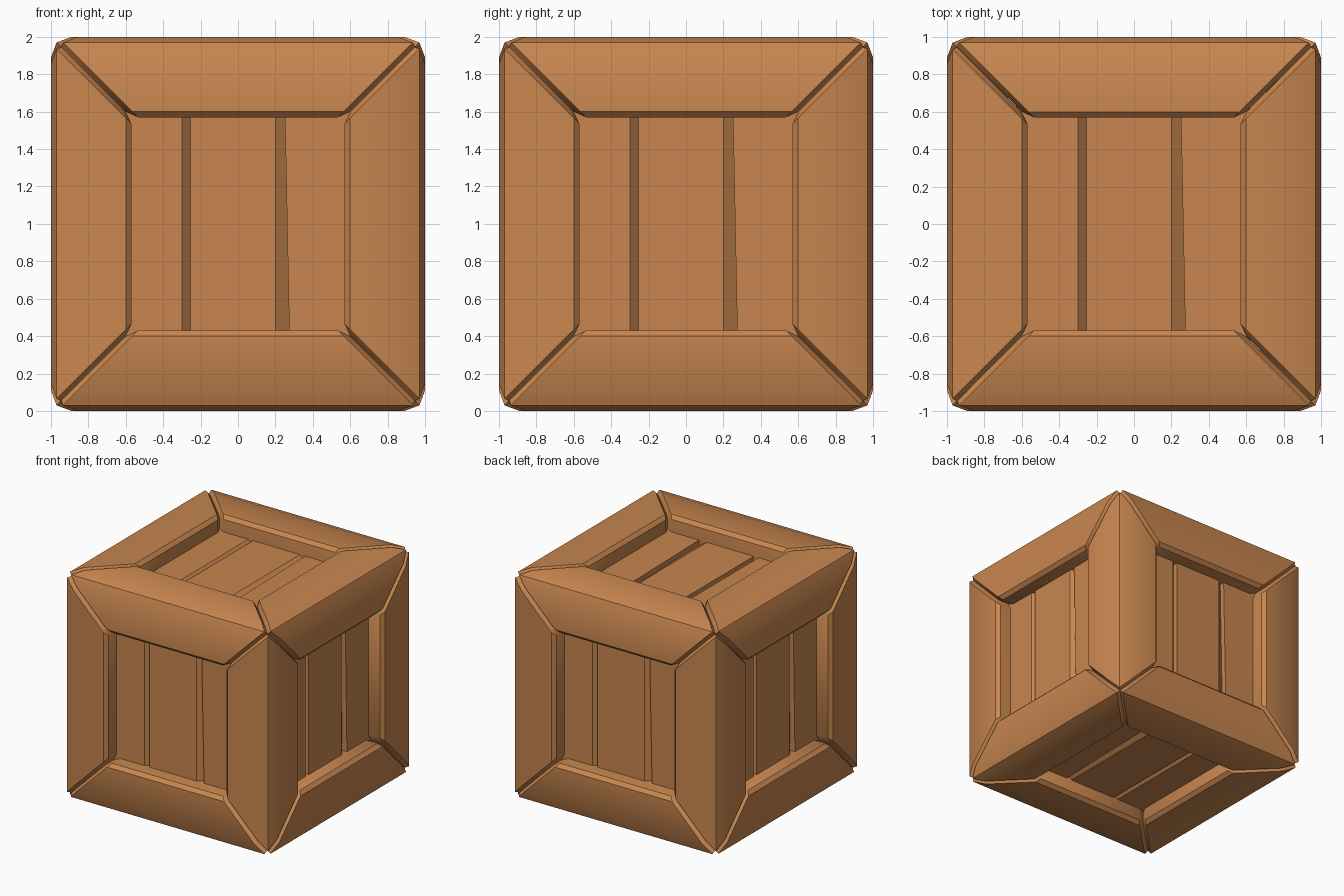
import bpy
import bmesh
import math
from mathutils import Matrix, Vector

cube = bpy.data.objects.get("Cube")
if cube:
    bpy.data.objects.remove(cube, do_unlink=True)

wood = bpy.data.materials.new("warm_brown_wood")
wood.use_nodes = True
COLOUR = (0.58, 0.24, 0.08, 1)
wood.diffuse_color = COLOUR
bsdf = wood.node_tree.nodes["Principled BSDF"]
bsdf.inputs["Base Color"].default_value = COLOUR
bsdf.inputs["Roughness"].default_value = 0.8

LIFT = Matrix.Translation((0, 0, 1))
QUARTER = math.pi / 2


def finish(name, bm, turn):
    """Orient a part around the crate centre and make it an object."""
    bmesh.ops.recalc_face_normals(bm, faces=bm.faces)
    bm.transform(LIFT @ turn)
    mesh = bpy.data.meshes.new(name)
    bm.to_mesh(mesh)
    bm.free()
    mesh.materials.append(wood)
    obj = bpy.data.objects.new(name, mesh)
    bpy.context.collection.objects.link(obj)
    bpy.ops.object.select_all(action='DESELECT')
    obj.select_set(True)
    bpy.context.view_layer.objects.active = obj
    bpy.ops.object.shade_smooth_by_angle(angle=math.radians(30))


def bridge(bm, a, b):
    n = len(a)
    for i in range(n):
        j = (i + 1) % n
        bm.faces.new((a[i], a[j], b[j], b[i]))


# Half of the beam section, mirrored across the corner diagonal
HALF = [(0.57, 0.78), (0.57, 0.97), (0.60, 1.0), (0.89, 1.0)]
APEX = len(HALF)
SECTION = HALF + [(0.97, 0.97)] + [(v, u) for u, v in reversed(HALF)]
HALF_IN = [(0.60, 0.79), (0.60, 0.95), (0.62, 0.965), (0.88, 0.965)]
INSET = HALF_IN + [(0.945, 0.945)] + [(v, u) for u, v in reversed(HALF_IN)]


def beam(name, turn):
    """Edge beam with mitred, chamfered ends."""
    bm = bmesh.new()
    rings = {}
    for s in (-1, 1):
        outer = [bm.verts.new((u, v, s * (min(u, v) - 0.035))) for u, v in SECTION]
        inner = [bm.verts.new((u, v, s * min(u, v))) for u, v in INSET]
        bridge(bm, outer, inner)
        # Folded end cap, fanned from the outer corner
        n = len(inner)
        for i in range(1, n - 1):
            bm.faces.new((inner[APEX], inner[(APEX + i) % n], inner[(APEX + i + 1) % n]))
        rings[s] = outer
    bridge(bm, rings[-1], rings[1])
    finish(name, bm, turn)


def plank(name, turn, left, flat, right):
    """Plank with a sloped right edge; left and right are (bottom, top) positions."""
    bm = bmesh.new()
    ends = []
    for i, z in enumerate((-0.62, 0.62)):
        outline = [(left[i], -0.78), (left[i], -0.86), (flat, -0.86),
                   (right[i], -0.815), (right[i], -0.78)]
        ends.append([bm.verts.new((x, y, z)) for x, y in outline])
        bm.faces.new(ends[i])
    bridge(bm, *ends)
    finish(name, bm, turn)


# Twelve edge beams
for j, axis in enumerate(("upright", "crosswise", "lengthwise")):
    cycle = Matrix.Rotation(j * math.tau / 3, 4, Vector((1, 1, 1)))
    for k in range(4):
        beam(f"{axis}_beam_{k + 1}", cycle @ Matrix.Rotation(k * QUARTER, 4, 'Z'))

# Three recessed planks on each side
SIDES = {"front": (0, 'Z'), "right": (1, 'Z'), "back": (2, 'Z'), "left": (3, 'Z'),
         "top": (-1, 'X'), "bottom": (1, 'X')}
SEAM = (0.275, 0.25)
for side, (steps, axis) in SIDES.items():
    turn = Matrix.Rotation(steps * QUARTER, 4, axis)
    plank(f"{side}_plank_first", turn, (-0.62, -0.62), -0.30, (-0.255, -0.255))
    plank(f"{side}_plank_middle", turn, (-0.255, -0.255), 0.20, SEAM)
    plank(f"{side}_plank_last", turn, SEAM, 0.60, (0.62, 0.62))
